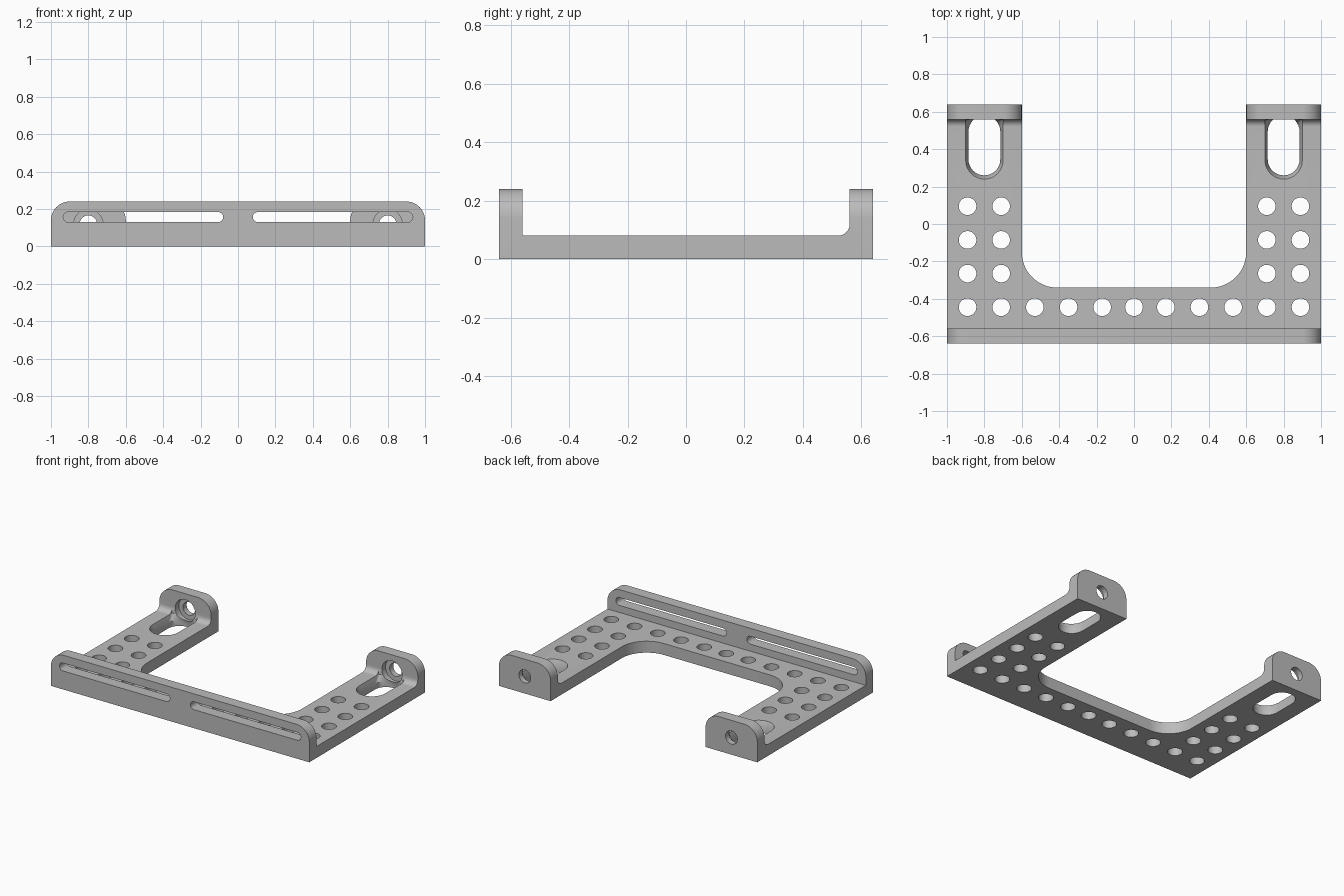
import bpy, bmesh
from math import sin, cos, pi, radians

cube = bpy.data.objects.get("Cube")
if cube:
    bpy.data.objects.remove(cube, do_unlink=True)

grey = bpy.data.materials.new("plain grey")
grey.use_nodes = True
colour = (0.5, 0.5, 0.5, 1)
grey.diffuse_color = colour
grey.node_tree.nodes["Principled BSDF"].inputs["Base Color"].default_value = colour

PLACE = {"x": lambda u, v, w: (w, u, v),
         "y": lambda u, v, w: (u, w, v),
         "z": lambda u, v, w: (u, v, w)}


def arc(u, v, r, start, end, steps=16, rv=None):
    """Points on an arc, angles in degrees."""
    rv = r if rv is None else rv
    angles = [radians(start + (end - start) * i / steps) for i in range(steps + 1)]
    return [(u + r * cos(a), v + rv * sin(a)) for a in angles]


def circle(u, v, r):
    return arc(u, v, r, 0, 360, 40)[:-1]


def loft(name, axis, sections):
    """Solid through matching outlines, each given as (outline, position)."""
    bm = bmesh.new()
    rings = [[bm.verts.new(PLACE[axis](u, v, w)) for u, v in pts] for pts, w in sections]
    for a, b in zip(rings, rings[1:]):
        for i in range(len(a)):
            j = (i + 1) % len(a)
            bm.faces.new((a[i], a[j], b[j], b[i]))
    bm.faces.new(rings[0])
    bm.faces.new(rings[-1])
    bmesh.ops.recalc_face_normals(bm, faces=bm.faces)
    mesh = bpy.data.meshes.new(name)
    bm.to_mesh(mesh)
    bm.free()
    mesh.materials.append(grey)
    obj = bpy.data.objects.new(name, mesh)
    bpy.context.collection.objects.link(obj)
    return obj


def cut(axis, sections):
    """Subtract a solid from the bracket."""
    cutter = loft("cutter", axis, sections)
    cutter.hide_render = True
    mod = bracket.modifiers.new("cut", "BOOLEAN")
    mod.operation = "DIFFERENCE"
    mod.solver = "EXACT"
    mod.object = cutter
    bpy.ops.object.modifier_apply(modifier=mod.name)
    bpy.data.objects.remove(cutter, do_unlink=True)


# Body: side profile with front wall, plate, fillet and rear tabs
FLOOR, TOP, BACK, TAB = 0.08, 0.24, 0.64, 0.56
side = [(-BACK, 0), (BACK, 0), (BACK, TOP), (TAB, TOP)]
side += arc(TAB - 0.04, FLOOR + 0.04, 0.04, 0, -90, 10)
side += [(-TAB, FLOOR), (-TAB, TOP), (-BACK, TOP)]
bracket = loft("bracket", "x", [(side, -1), (side, 1)])
bpy.context.view_layer.objects.active = bracket
bracket.select_set(True)

# Open middle between the arms
R = 0.19
opening = arc(-0.6 + R, -0.34 + R, R, 180, 270) + arc(0.6 - R, -0.34 + R, R, 270, 360)
opening += [(0.6, 0.9), (-0.6, 0.9)]
cut("z", [(opening, -0.1), (opening, 0.4)])

for s in (-1, 1):
    # Rounded upper corners of the wall and tabs
    outer = arc(0.9, 0.14, 0.1, 0, 90) + [(0.9, 0.3), (1.1, 0.3), (1.1, 0.14)]
    inner = arc(0.7, 0.14, 0.1, 180, 90) + [(0.7, 0.3), (0.5, 0.3), (0.5, 0.14)]
    for corner, start in ((outer, -0.8), (inner, 0.45)):
        pts = [(s * u, v) for u, v in corner]
        cut("y", [(pts, start), (pts, 0.8)])

    # Long slot in the front wall
    r = 0.0275
    slot = arc(s * 0.507 + 0.4, 0.157, r, -90, 90) + arc(s * 0.507 - 0.4, 0.157, r, 90, 270)
    cut("y", [(slot, -0.7), (slot, -0.5)])

    # Countersunk slot through the arm
    x = s * 0.8
    narrow = arc(x, 0.495, 0.085, 0, 180) + arc(x, 0.345, 0.085, 180, 360)
    wide = arc(x, 0.555, 0.1, 0, 180, rv=0.004) + arc(x, 0.34, 0.1, 180, 360)
    cut("z", [(narrow, -0.05), (narrow, 0.04), (wide, FLOOR), (wide, 0.16)])

    # Counterbored hole through the tab
    hole, bore = circle(x, 0.12, 0.046), circle(x, 0.12, 0.078)
    cut("y", [(hole, 0.5), (hole, 0.7)])
    cut("y", [(bore, 0.5), (bore, 0.6)])

# Round holes along both arms and the front bar
spots = [(0, -0.445)]
for s in (-1, 1):
    spots += [(s * (0.17 + 0.18 * i), -0.445) for i in range(5)]
    spots += [(s * x, -0.265 + 0.18 * i) for x in (0.71, 0.89) for i in range(3)]
for x, y in spots:
    ring = circle(x, y, 0.047)
    cut("z", [(ring, -0.05), (ring, 0.12)])

bpy.ops.object.shade_smooth_by_angle(angle=radians(30))
